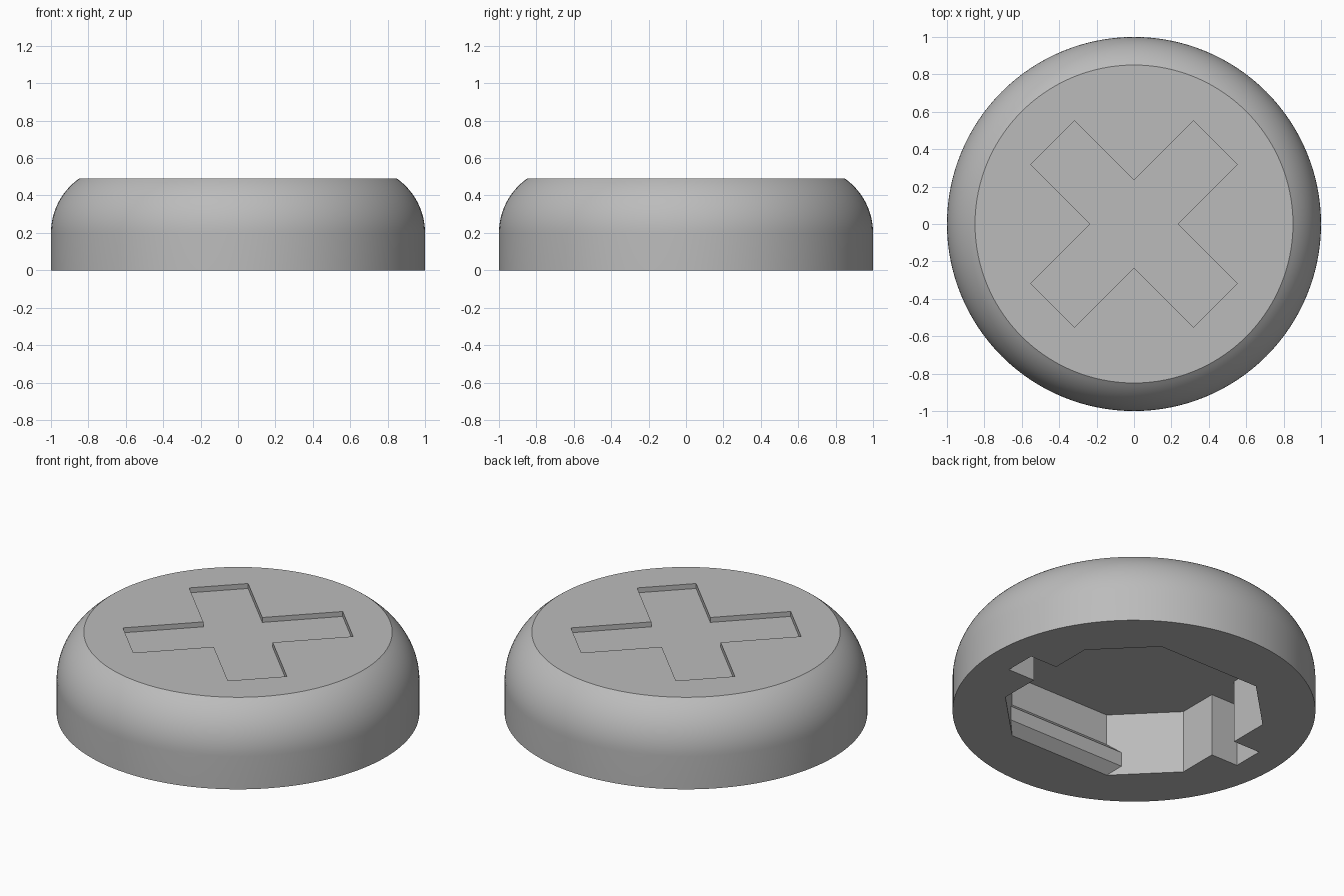
import bpy, bmesh, math

old = bpy.data.objects.get("Cube")
if old:
    bpy.data.objects.remove(old, do_unlink=True)

grey = bpy.data.materials.new("plain_grey")
grey.use_nodes = True
COLOUR = (0.5, 0.5, 0.5, 1)
grey.diffuse_color = COLOUR
grey.node_tree.nodes["Principled BSDF"].inputs["Base Color"].default_value = COLOUR

HEIGHT, TOP_RADIUS, SIDE_HEIGHT = 0.49, 0.85, 0.20
CAVITY, RECESS = 0.383, 0.03


def make_object(name, bm):
    bmesh.ops.recalc_face_normals(bm, faces=bm.faces)
    mesh = bpy.data.meshes.new(name)
    bm.to_mesh(mesh)
    bm.free()
    obj = bpy.data.objects.new(name, mesh)
    mesh.materials.append(grey)
    bpy.context.collection.objects.link(obj)
    return obj


def prism(name, outline, z0, z1):
    """Extrude a flat outline upward from z0 to z1."""
    bm = bmesh.new()
    face = bm.faces.new([bm.verts.new((x, y, z0)) for x, y in outline])
    top = bmesh.ops.extrude_face_region(bm, geom=[face])["geom"]
    verts = [v for v in top if isinstance(v, bmesh.types.BMVert)]
    bmesh.ops.translate(bm, verts=verts, vec=(0, 0, z1 - z0))
    return make_object(name, bm)


def cut(obj, cutter):
    cutter.hide_render = True
    mod = obj.modifiers.new("cut", "BOOLEAN")
    mod.operation, mod.solver, mod.object = "DIFFERENCE", "EXACT", cutter
    bpy.context.view_layer.objects.active = obj
    bpy.ops.object.modifier_apply(modifier=mod.name)
    bpy.data.objects.remove(cutter, do_unlink=True)


# Round body: straight side, then an arc that meets the flat top
rise, inset = HEIGHT - SIDE_HEIGHT, 1 - TOP_RADIUS
arc_r = (rise ** 2 + inset ** 2) / (2 * inset)
sweep = math.asin(rise / arc_r)
STEPS, SIDES = 14, 128
profile = [(1, 0)]
for i in range(STEPS + 1):
    a = sweep * i / STEPS
    profile.append((1 - arc_r + arc_r * math.cos(a), SIDE_HEIGHT + arc_r * math.sin(a)))

bm = bmesh.new()
rings = []
for r, z in profile:
    rings.append([bm.verts.new((r * math.cos(k * math.tau / SIDES),
                                r * math.sin(k * math.tau / SIDES), z)) for k in range(SIDES)])
for low, high in zip(rings, rings[1:]):
    for k in range(SIDES):
        n = (k + 1) % SIDES
        bm.faces.new((low[k], low[n], high[n], high[k]))
bm.faces.new(rings[0])
bm.faces.new(rings[-1])
body = make_object("round_body", bm)

# Diagonal cross recess in the top
ARM, HALF = 0.615, 0.165
quarter = [(ARM, -HALF), (ARM, HALF), (HALF, HALF)]
cross = []
for q in range(4):
    a = math.pi / 4 + q * math.pi / 2
    cross += [(x * math.cos(a) - y * math.sin(a), x * math.sin(a) + y * math.cos(a))
              for x, y in quarter]
cut(body, prism("cross_cutter", cross, HEIGHT - RECESS, HEIGHT + 0.1))

# Eight-sided hollow underneath, with a square notch on each side
WALL, CORNER, NOTCH, NOTCH_HALF = 0.64, 0.34, 0.82, 0.095
half = [(WALL, -CORNER), (WALL, -NOTCH_HALF), (NOTCH, -NOTCH_HALF), (NOTCH, NOTCH_HALF),
        (WALL, NOTCH_HALF), (WALL, CORNER), (CORNER, WALL), (-CORNER, WALL)]
hollow = half + [(-x, -y) for x, y in half]
cut(body, prism("hollow_cutter", hollow, -0.1, CAVITY))

bpy.ops.object.select_all(action="DESELECT")
body.select_set(True)
bpy.context.view_layer.objects.active = body
bpy.ops.object.shade_smooth_by_angle(angle=math.radians(20))

# Bevelled snap ridges along the front and back walls of the hollow
DEPTH = 0.058
section = [(0, 0), (DEPTH, 0.053), (DEPTH, 0.14), (0, 0.195)]
for name, side in (("front_snap_ridge", -1), ("back_snap_ridge", 1)):
    bm = bmesh.new()
    ends = [[bm.verts.new((s * (CORNER + d), side * (WALL - d), z)) for d, z in section]
            for s in (-1, 1)]
    for i in range(len(section)):
        j = (i + 1) % len(section)
        bm.faces.new((ends[0][i], ends[0][j], ends[1][j], ends[1][i]))
    for end in ends:
        bm.faces.new(end)
    make_object(name, bm)
